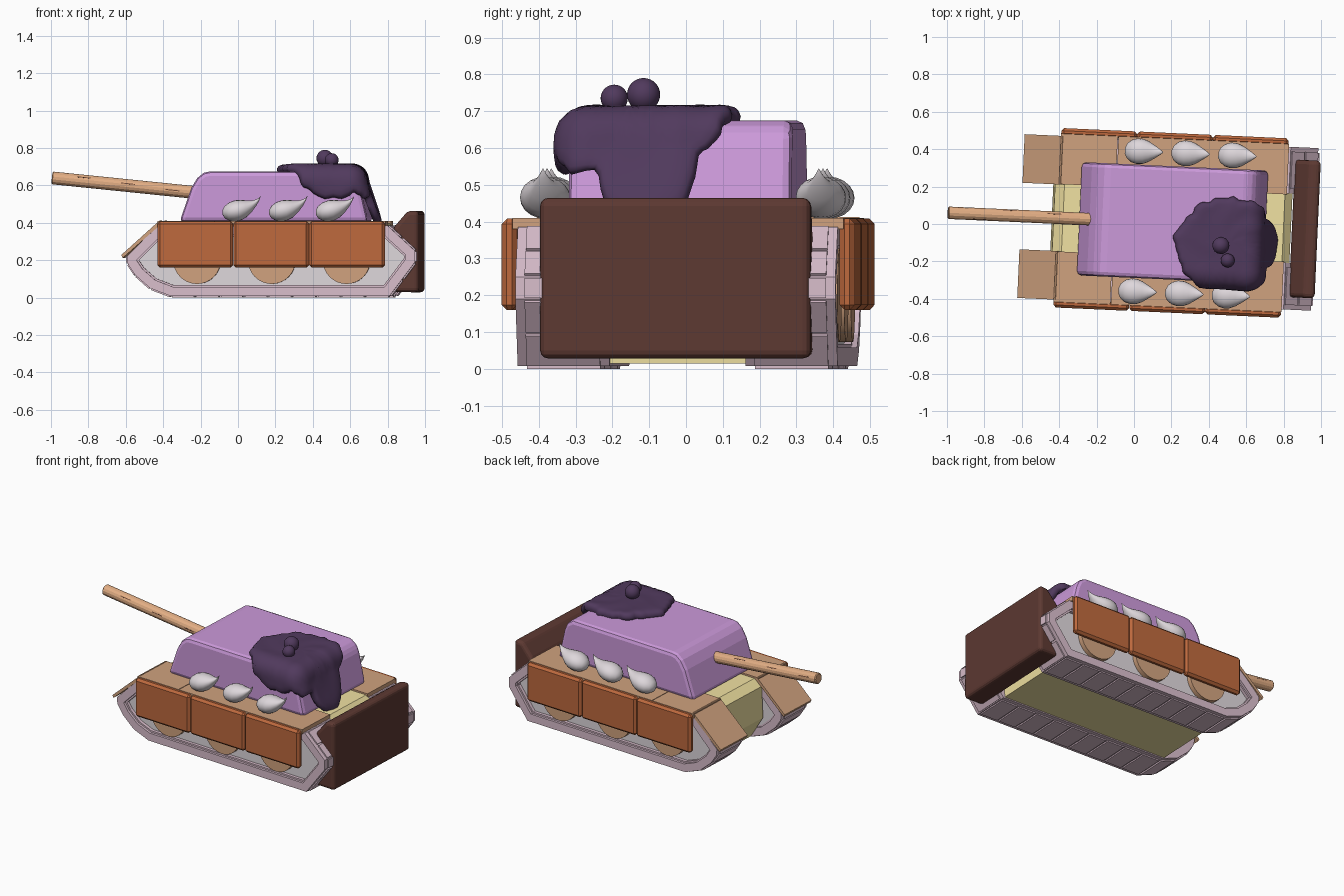
import bpy, bmesh, math
from mathutils import Vector, Matrix

if "Cube" in bpy.data.objects:
    bpy.data.objects.remove(bpy.data.objects["Cube"])

YAW, SHIFT = math.radians(-2.6), 0.015      # whole vehicle is turned slightly
LILAC, PINK, GREY = (.60, .32, .70), (.69, .51, .60), (.73, .68, .71)
TAN, RUST, CREAM = (.63, .36, .21), (.51, .14, .047), (.88, .76, .36)
BROWN, GOO, BARREL, DARK = (.11, .041, .032), (.082, .042, .11), (.76, .42, .23), (.16, .07, .04)


def finish(name, bm, color, mirror=False, bevel=0, segs=2, smooth=None):
    bmesh.ops.recalc_face_normals(bm, faces=bm.faces)
    me = bpy.data.meshes.new(name)
    bm.to_mesh(me)
    bm.free()
    ob = bpy.data.objects.new(name, me)
    bpy.context.collection.objects.link(ob)
    ob.location.y, ob.rotation_euler.z = SHIFT, YAW
    key = "mat_%03d_%03d_%03d" % tuple(int(c * 1000) for c in color)
    mat = bpy.data.materials.get(key) or bpy.data.materials.new(key)
    mat.diffuse_color = (*color, 1)
    mat.use_nodes = True
    mat.node_tree.nodes["Principled BSDF"].inputs["Base Color"].default_value = mat.diffuse_color
    me.materials.append(mat)
    if smooth:
        bpy.ops.object.select_all(action='DESELECT')
        ob.select_set(True)
        bpy.context.view_layer.objects.active = ob
        bpy.ops.object.shade_smooth_by_angle(angle=math.radians(smooth))
    if bevel:
        b = ob.modifiers.new("bevel", 'BEVEL')
        b.width, b.segments, b.limit_method = bevel, segs, 'ANGLE'
    if mirror:
        ob.modifiers.new("mirror", 'MIRROR').use_axis = (False, True, False)
    return ob


def add_prism(bm, pts, y0, y1):
    a = [bm.verts.new((x, y0, z)) for x, z in pts]
    b = [bm.verts.new((x, y1, z)) for x, z in pts]
    bm.faces.new(a)
    bm.faces.new(b)
    for i in range(len(a)):
        j = (i + 1) % len(a)
        bm.faces.new((a[i], a[j], b[j], b[i]))


def prism(name, pts, y0, y1, color, **kw):
    bm = bmesh.new()
    add_prism(bm, pts, y0, y1)
    return finish(name, bm, color, **kw)


def box(name, x0, x1, y0, y1, z0, z1, color, **kw):
    return prism(name, [(x0, z0), (x1, z0), (x1, z1), (x0, z1)], y0, y1, color, **kw)


def ring(name, outer, inner, y0, y1, color, **kw):
    bm = bmesh.new()
    loops = [[bm.verts.new((x, y, z)) for x, z in p]
             for p, y in ((outer, y0), (outer, y1), (inner, y1), (inner, y0))]
    n = len(outer)
    for k in range(4):
        p, q = loops[k], loops[(k + 1) % 4]
        for i in range(n):
            bm.faces.new((p[i], p[(i + 1) % n], q[(i + 1) % n], q[i]))
    return finish(name, bm, color, **kw)


def inset(pts, d):                           # counter-clockwise polygon
    out = []
    for i, p in enumerate(pts):
        p = Vector(p)
        e1 = (p - Vector(pts[i - 1])).normalized()
        e2 = (Vector(pts[(i + 1) % len(pts)]) - p).normalized()
        n1, n2 = Vector((-e1.y, e1.x)), Vector((-e2.y, e2.x))
        out.append(tuple(p + (n1 + n2) * (d / (1 + n1.dot(n2)))))
    return out


# Hull
prism("hull", [(-.38, .40), (-.43, .36), (-.44, .16), (-.35, .015), (.82, .015),
               (.84, .36), (.80, .40)], -.185, .185, CREAM)

# Tracks: rim, inner step, side panel and tread pads
track = [(-.575, .22), (-.57, .18), (-.53, .12), (-.45, .05), (-.34, .008), (.83, .008),
         (.967, .19), (.967, .25), (.82, .385), (-.41, .385)]
step, core = inset(track, .05), inset(track, .06)
ring("track_rim", track, step, .185, .435, PINK, mirror=True)
ring("track_inner_step", step, core, .2, .42, PINK, mirror=True)
prism("track_side_panel", core, .2, .40, GREY, mirror=True)
bm = bmesh.new()
for a, b in zip(track[:-2], track[1:-1]):
    a, b = Vector(a), Vector(b)
    length, d = (b - a).length, (b - a).normalized()
    nrm = Vector((d.y, -d.x))
    n = max(1, round(length / .13))
    for i in range(n):
        p, q = a + d * (length * (i + .05) / n), a + d * (length * (i + .95) / n)
        add_prism(bm, [tuple(p - nrm * .01), tuple(q - nrm * .01),
                       tuple(q + nrm * .008), tuple(p + nrm * .008)], .21, .41)
finish("track_pads", bm, PINK, mirror=True)

# Road wheels
for i in range(3):
    bm = bmesh.new()
    bmesh.ops.create_cone(bm, cap_ends=True, segments=32, radius1=.127, radius2=.127, depth=.04,
                          matrix=Matrix.Translation((-.2 + .4 * i, .41, .2))
                          @ Matrix.Rotation(math.pi / 2, 4, 'X'))
    finish(f"road_wheel_{i + 1}", bm, TAN, mirror=True, smooth=40)

# Deck plates and front fenders
box("deck_front", -.41, -.107, .18, .45, .38, .41, TAN, mirror=True)
box("deck_rear", -.103, .81, .18, .45, .38, .41, TAN, mirror=True)
prism("front_fender", [(-.40, .412), (-.605, .228), (-.597, .212), (-.395, .39)], .178, .438,
      TAN, mirror=True)

# Side skirts
for i in range(3):
    x = -.41 + i * .406
    box(f"side_skirt_{i + 1}", x, x + .405, .438, .48, .16, .408, RUST,
        mirror=True, bevel=.014, segs=1)

# Turret
prism("turret", [(-.30, .405), (.71, .405), (.665, .60), (.645, .645), (.60, .675), (-.135, .675),
                 (-.17, .668), (-.205, .64), (-.238, .585)], -.303, .303, LILAC, bevel=.024)

# Barrel with small bark-like grooves
a, b = Vector((-.18, 0, .557)), Vector((-.995, 0, .64))
frame = Matrix.Translation((a + b) / 2) @ (b - a).to_track_quat('Z', 'Y').to_matrix().to_4x4()
bm = bmesh.new()
bmesh.ops.create_cone(bm, cap_ends=True, segments=14, radius1=.034, radius2=.034,
                      depth=(b - a).length, matrix=frame)
finish("barrel", bm, BARREL, bevel=.005, segs=1, smooth=20)
bm = bmesh.new()
for i in range(8):
    m = (frame @ Matrix.Rotation(i * 2.2, 4, 'Z') @ Matrix.Translation((.0325, 0, -.24 + i * .08))
         @ Matrix.Diagonal((.003, .005, .075, 1)))
    bmesh.ops.create_cube(bm, size=1, matrix=m)
finish("barrel_grooves", bm, DARK)

# Teardrop dollops: (x, centre height, radius) rings along each drop
drop = [(-.066, .457, .012), (-.055, .457, .032), (-.03, .460, .049), (0, .464, .056),
        (.03, .467, .055), (.06, .474, .046), (.09, .488, .031), (.115, .508, .017),
        (.13, .526, .008), (.139, .543, .001)]
for k in range(3):
    bm = bmesh.new()
    rows = []
    for x, z, r in drop:
        rows.append([bm.verts.new((x + .25 * k, .375 + 1.22 * r * math.cos(t * math.pi / 10),
                                   z + r * math.sin(t * math.pi / 10))) for t in range(20)])
    for p, q in zip(rows, rows[1:]):
        for t in range(20):
            bm.faces.new((p[t], p[(t + 1) % 20], q[(t + 1) % 20], q[t]))
    bm.faces.new(rows[0])
    bm.faces.new(rows[-1])
    finish(f"dollop_{k + 1}", bm, GREY, mirror=True, smooth=50)

# Syrup draped over the rear corner of the turret
radii = [.405, .375, .27, .25, .25, .235, .24, .245, .25, .27, .265, .29,
         .31, .29, .30, .29, .315, .335, .34, .335, .33, .345, .29, .37]   # every 15 degrees


def outline(t):
    f = t / (2 * math.pi) * 24
    i, u = int(f), f - int(f)
    p0, p1, p2, p3 = (radii[(i + k) % 24] for k in (-1, 0, 1, 2))
    r = p1 + .5 * u * (p2 - p0 + u * (2 * p0 - 5 * p1 + 4 * p2 - p3
                                     + u * (3 * (p1 - p2) + p3 - p0)))
    return r + .005 * math.sin(17 * t) + .003 * math.sin(29 * t)


def drape(u, v, h):
    eu, ev, bend = max(0, u - .61), max(0, -.255 - v), .05
    e = math.hypot(eu, ev)
    d = Vector((eu / e, -ev / e)) if e else Vector((0, 0))
    a = min(e / (bend * math.pi / 2), 1) * math.pi / 2
    fall = max(0, e - bend * math.pi / 2)
    out = bend * math.sin(a) + h * math.sin(a) + .34 * fall * max(d.x, 0)
    return (min(u, .61) + d.x * out, max(v, -.255) + d.y * out,
            .675 - bend * (1 - math.cos(a)) - fall + h * math.cos(a))


bm = bmesh.new()
N = 96
levels = [(i / 14, .04) for i in range(1, 13)] + [(.93, .037), (.97, .03), (1, .014), (.98, -.006)]
top = bm.verts.new(drape(.525, -.09, .04))
prev = None
for f, h in levels:
    row = []
    for i in range(N):
        t = 2 * math.pi * i / N
        r = outline(t) * f
        wob = .003 * math.sin(5 * t + 9 * f) * f
        row.append(bm.verts.new(drape(.525 + r * math.cos(t), -.09 + r * math.sin(t), h + wob)))
    for i in range(N):
        j = (i + 1) % N
        bm.faces.new((prev[i], prev[j], row[j], row[i]) if prev else (top, row[i], row[j]))
    prev = row
bm.faces.new(prev)
finish("syrup", bm, GOO, smooth=60)

# Berries on the syrup
for i, (x, y, z, r) in enumerate([(.47, -.109, .745, .045), (.51, -.187, .735, .037)]):
    bm = bmesh.new()
    bmesh.ops.create_uvsphere(bm, u_segments=24, v_segments=14, radius=r,
                              matrix=Matrix.Translation((x, y, z)))
    finish(f"berry_{i + 1}", bm, GOO, smooth=40)

# Rear plate
prism("rear_plate", [(.845, .03), (.983, .028), (.983, .465), (.925, .463), (.845, .37)],
      -.368, .368, BROWN, bevel=.022, segs=3)
